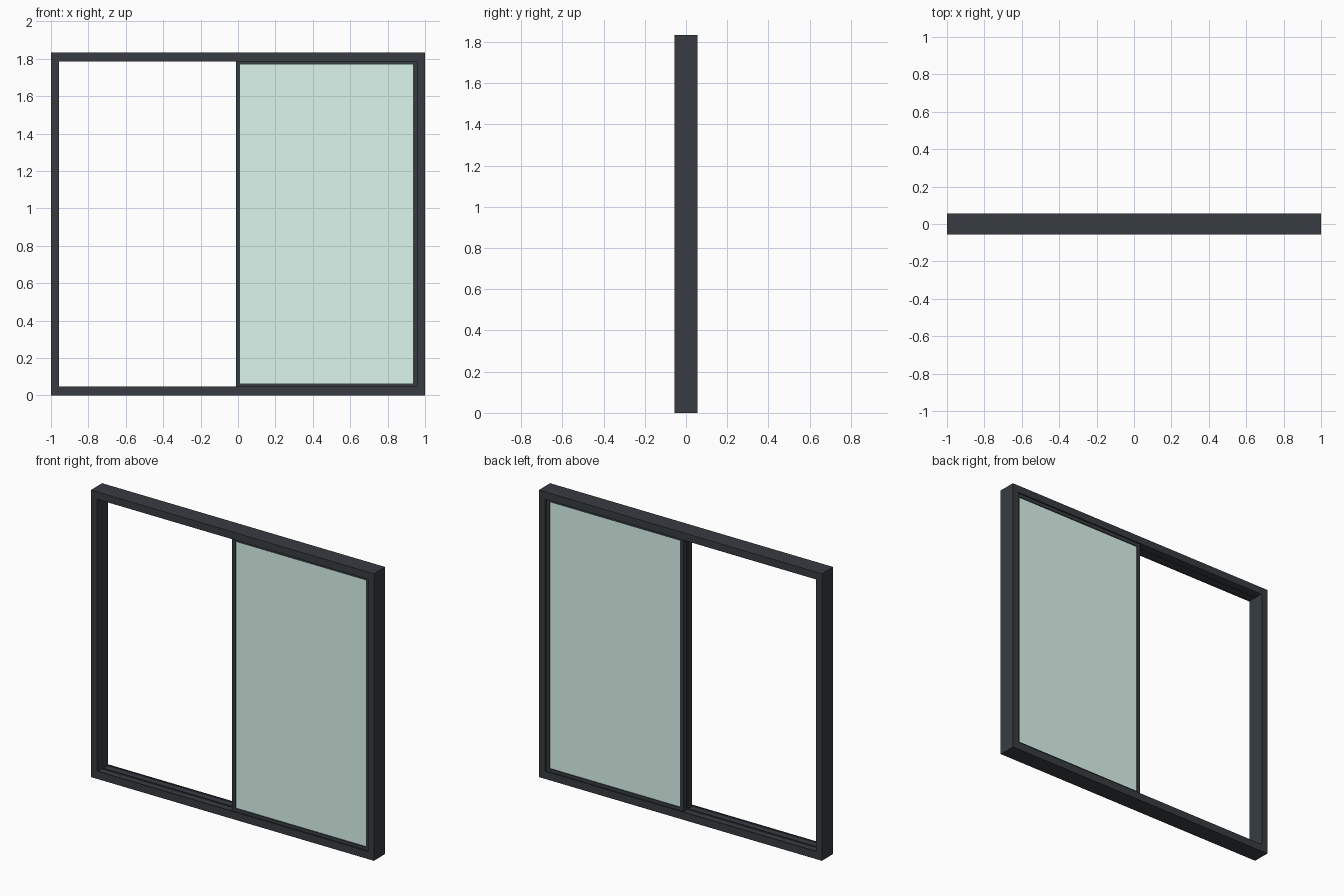
import bpy, bmesh
from mathutils import Vector

if "Cube" in bpy.data.objects:
    bpy.data.objects.remove(bpy.data.objects["Cube"])

W, H, D, T = 1.0, 1.833, 0.057, 0.043   # half width, height, half depth, frame bar

def material(name, color):
    m = bpy.data.materials.new(name)
    m.diffuse_color = color
    m.use_nodes = True
    m.node_tree.nodes["Principled BSDF"].inputs["Base Color"].default_value = m.diffuse_color
    return m

dark = material("dark_metal", (0.038, 0.046, 0.053, 1))
glass = material("green_glass", (0.72, 0.92, 0.84, 0.35))

def boxes(name, spans, mat):
    """One object made of boxes, each (x0, x1, y0, y1, z0, z1)."""
    bm = bmesh.new()
    for x0, x1, y0, y1, z0, z1 in spans:
        verts = bmesh.ops.create_cube(bm, size=1)["verts"]
        bmesh.ops.scale(bm, vec=(x1 - x0, y1 - y0, z1 - z0), verts=verts)
        bmesh.ops.translate(bm, vec=Vector((x0 + x1, y0 + y1, z0 + z1)) / 2, verts=verts)
    me = bpy.data.meshes.new(name)
    bm.to_mesh(me)
    bm.free()
    me.materials.append(mat)
    ob = bpy.data.objects.new(name, me)
    bpy.context.collection.objects.link(ob)
    return ob

# Outer frame: full height jambs with head and sill between them
boxes("left_jamb", [(-W, -W + T, -D, D, 0, H)], dark)
boxes("right_jamb", [(W - T, W, -D, D, 0, H)], dark)
boxes("head", [(-W + T, W - T, -D, D, H - T, H)], dark)
boxes("sill", [(-W + T, W - T, -D, D, 0, T)], dark)

# Raised guide ribs along sill and head, separating the two tracks
ribs = [(-D, -D + 0.006), (-0.003, 0.003), (D - 0.006, D)]
boxes("sill_tracks", [(-W + T, W - T, a, b, T, T + 0.006) for a, b in ribs], dark)
boxes("head_tracks", [(-W + T, W - T, a, b, H - T - 0.004, H - T) for a, b in ribs], dark)

# Two sashes, both parked on the right half, one per track
x0, x1, z0, z1, s = -0.011, W - T, T, H - T, 0.022
for label, side in (("front", -1), ("back", 1)):
    y = side * 0.0245
    a, b = y - 0.018, y + 0.018
    boxes(label + "_sash_frame", [
        (x0, x0 + s, a, b, z0, z1),
        (x1 - s, x1, a, b, z0, z1),
        (x0 + s, x1 - s, a, b, z0, z0 + s),
        (x0 + s, x1 - s, a, b, z1 - s, z1)], dark)
    p = y + side * 0.008   # pane sits towards the outer face
    boxes(label + "_pane", [(x0 + s, x1 - s, p - 0.004, p + 0.004, z0 + s, z1 - s)], glass)
